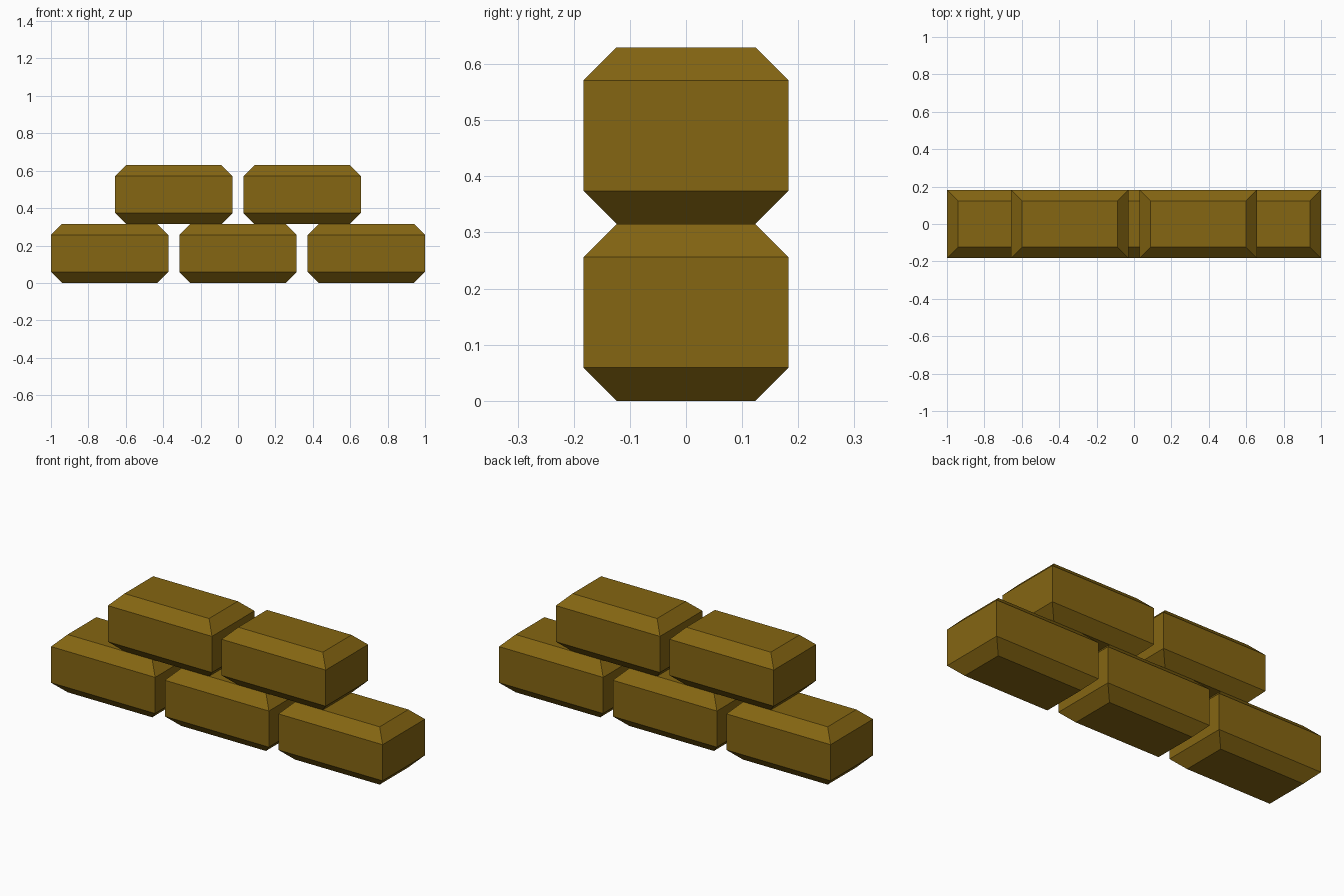
import bpy
import bmesh

cube = bpy.data.objects.get("Cube")
if cube:
    bpy.data.objects.remove(cube, do_unlink=True)

# Block dimensions
LENGTH, DEPTH, HEIGHT, BEVEL = 0.628, 0.365, 0.315, 0.059
SPACING = 0.686

# Dark gold
gold = bpy.data.materials.new("dark_gold")
gold.use_nodes = True
colour = (0.235, 0.133, 0.006, 1)
gold.diffuse_color = colour
gold.node_tree.nodes["Principled BSDF"].inputs["Base Color"].default_value = colour


def make_bar(name, x, z):
    """Box whose top and bottom edges slope inward, with mitred corners."""
    bm = bmesh.new()
    bmesh.ops.create_cube(bm, size=1)
    bmesh.ops.scale(bm, vec=(LENGTH, DEPTH, HEIGHT - 2 * BEVEL), verts=bm.verts)
    caps = [f for f in bm.faces if abs(f.normal.z) > 0.5]
    for cap in caps:
        side = 1 if cap.normal.z > 0 else -1
        new = bmesh.ops.extrude_discrete_faces(bm, faces=[cap])["faces"][0]
        for v in new.verts:
            v.co.x -= BEVEL if v.co.x > 0 else -BEVEL
            v.co.y -= BEVEL if v.co.y > 0 else -BEVEL
            v.co.z += side * BEVEL
    bmesh.ops.recalc_face_normals(bm, faces=bm.faces)
    mesh = bpy.data.meshes.new(name)
    bm.to_mesh(mesh)
    bm.free()
    mesh.materials.append(gold)
    bar = bpy.data.objects.new(name, mesh)
    bar.location = (x, 0, z + HEIGHT / 2)
    bpy.context.collection.objects.link(bar)


# Stacked rows, each centred over the gaps of the row below
for row, (label, count) in enumerate((("lower", 3), ("upper", 2))):
    for i in range(count):
        make_bar(f"{label}_bar_{i + 1}", (i - (count - 1) / 2) * SPACING, row * HEIGHT)
